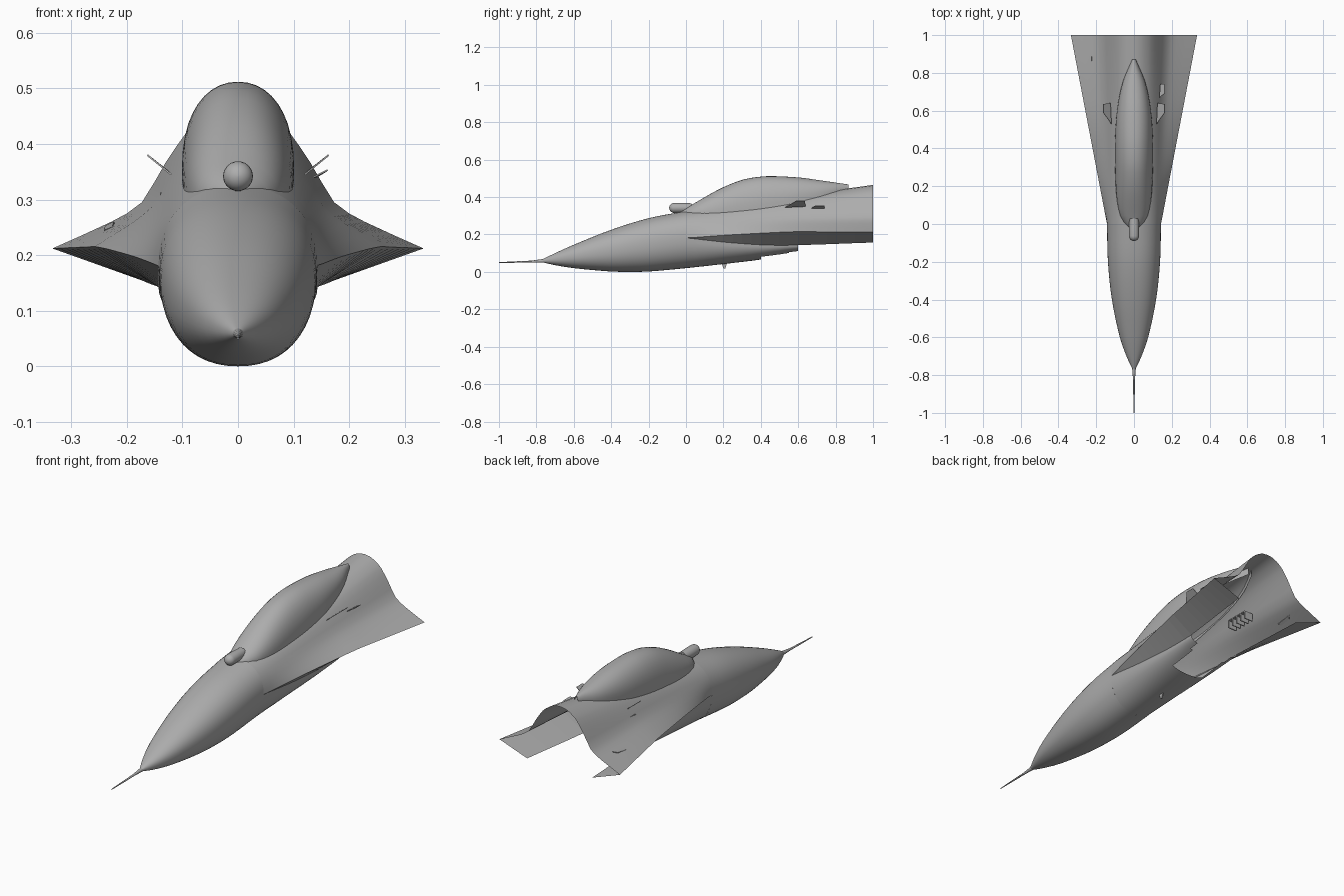
import bpy, bmesh, math
from mathutils import Vector

if "Cube" in bpy.data.objects:
    bpy.data.objects.remove(bpy.data.objects["Cube"])

grey = bpy.data.materials.new("airframe_grey")
grey.diffuse_color = (0.42, 0.42, 0.42, 1)
grey.use_nodes = True
grey.node_tree.nodes["Principled BSDF"].inputs["Base Color"].default_value = grey.diffuse_color

def curve(tab, y):
    """Smooth interpolation through (y, value) pairs."""
    if y <= tab[0][0]: return tab[0][1]
    if y >= tab[-1][0]: return tab[-1][1]
    for i in range(len(tab) - 1):
        (a, p), (b, q) = tab[i], tab[i + 1]
        if a <= y <= b:
            s = (q - p) / (b - a)
            def slope(k):
                if k == 0 or k == len(tab) - 1: return s
                return (tab[k+1][1] - tab[k-1][1]) / (tab[k+1][0] - tab[k-1][0])
            h, t = b - a, (y - a) / (b - a)
            return ((2*t**3 - 3*t*t + 1)*p + (t**3 - 2*t*t + t)*h*slope(i)
                    + (3*t*t - 2*t**3)*q + (t**3 - t*t)*h*slope(i + 1))

def finish(name, bm, smooth=False):
    bmesh.ops.remove_doubles(bm, verts=bm.verts, dist=0.0004)
    bmesh.ops.recalc_face_normals(bm, faces=bm.faces)
    me = bpy.data.meshes.new(name)
    bm.to_mesh(me); bm.free()
    me.materials.append(grey)
    ob = bpy.data.objects.new(name, me)
    bpy.context.collection.objects.link(ob)
    if smooth:
        bpy.ops.object.select_all(action='DESELECT')
        bpy.context.view_layer.objects.active = ob
        ob.select_set(True)
        bpy.ops.object.shade_smooth_by_angle(angle=math.radians(30))
    return ob

def loft(name, rows, smooth=False, keep=None):
    """Right-half sections skinned and mirrored to the left."""
    bm = bmesh.new()
    for sx in (1, -1):
        grid = [[bm.verts.new((sx * p[0], p[1], p[2])) for p in r] for r in rows]
        for i in range(len(rows) - 1):
            for j in range(len(rows[0]) - 1):
                f = [grid[i][j], grid[i][j+1], grid[i+1][j+1], grid[i+1][j]]
                c = sum((v.co for v in f), Vector()) / 4
                if keep is None or keep(c):
                    bm.faces.new(f if sx > 0 else f[::-1])
    return finish(name, bm, smooth)

# body profiles
TOP = [(-.77, .066), (-.7, .1), (-.6, .145), (-.4, .225), (-.2, .287), (0, .325)]
BOT = [(-.77, .052), (-.7, .036), (-.6, .02), (-.4, .002), (-.3, 0), (-.2, .002),
       (0, .02), (.2, .042), (.4, .066), (.6, .1)]
WID = [(-.77, .007), (-.7, .04), (-.6, .075), (-.4, .117), (-.2, .138), (0, .143)]
REAR = [(0, .465), (.03, .461), (.055, .45), (.078, .434), (.094, .419), (.112, .394),
        (.13, .367), (.15, .332), (.173, .295), (.2, .275), (.228, .26), (.28, .236), (.334, .212)]
N = len(REAR) - 1

def arc(w, mid, end, k, n, e=2.2):
    a = math.pi / 2 * k / n
    return (w * math.sin(a) ** (2 / e), mid + (end - mid) * math.cos(a) ** (2 / e))

def upper(y):
    w, t, b = curve(WID, y), curve(TOP, y), curve(BOT, y)
    mid = (t + b) / 2 + .008 * max(0, min(1, (y + .5) / .5))
    f = max(0, y)
    pts = []
    for k in range(N + 1):
        x, z = arc(w, mid, t, k, N)
        pts.append((x + (REAR[k][0] - x) * f, y, z + (REAR[k][1] - z) * f))
    return pts, w, mid, b

def joint(y):
    """Inner edge of the strake underside."""
    return (.143 + .037 * max(0, (y - .6) / .4), curve([(0, .182), (.25, .155), (.5, .142), (1, .157)], y))

# nose forebody
stations = [-.77, -.755, -.73] + [-.7 + .05 * i for i in range(15)]
rows = []
for y in stations:
    u, w, mid, b = upper(y)
    low = [arc(w, mid, b, k, N) for k in range(N - 1, -1, -1)]
    rows.append(u + [(x, y, z) for x, z in low])
loft("nose_forebody", rows, True)

# rear upper shell with flared strakes
ys = [i / 20 for i in range(21)]
loft("upper_shell_and_strakes", [upper(y)[0] for y in ys], True)

# strake undersides
rows = []
for y in ys:
    tip = upper(y)[0][-1]
    x, z = joint(y)
    rows.append([tip, (x, y, z)])
loft("strake_undersides", rows)

# lower hull, broken open behind the cockpit floor
rows = []
for y in [i / 20 for i in range(14)]:
    x, z = joint(y)
    b = curve(BOT, y)
    rows.append([(p, y, q) for p, q in (arc(x, z, b, k, N) for k in range(N, -1, -1))])
loft("lower_hull", rows, True,
     lambda c: c.y < .4 or (c.y < .6 and abs(c.x) > .085 + .1 * (c.y - .4)))

# canopy bubble
CT = [(-.03, .326), (.05, .37), (.12, .411), (.2, .453), (.3, .492), (.38, .507), (.45, .512),
      (.6, .505), (.7, .492), (.87, .467)]
CB = [(-.03, .322), (.2, .337), (.45, .385), (.7, .43), (.87, .46)]
CW = [(-.03, .02), (0, .05), (.05, .075), (.15, .093), (.3, .1), (.45, .1), (.6, .09), (.75, .06), (.87, .01)]
rows = []
for i in range(25):
    y = -.03 + .9 * i / 24
    w, t, b = curve(CW, y), curve(CT, y), curve(CB, y)
    b = min(b, t - .002) - .03
    r = [arc(w, b + .01, t, k, 10, 2.15) for k in range(11)]
    rows.append([(x, y, z) for x, z in r] + [(w, y, b - .02)])
loft("canopy", rows, True)

# revolved parts along y: pitot probe and sensor ball
def spin(name, prof, n=12):
    bm = bmesh.new()
    rings = [[bm.verts.new((r * math.cos(2*math.pi*k/n), y, z + r * math.sin(2*math.pi*k/n)))
              for k in range(n)] for y, z, r in prof]
    for a, b in zip(rings, rings[1:]):
        for k in range(n):
            bm.faces.new((a[k], a[(k+1) % n], b[(k+1) % n], b[k]))
    bm.faces.new(rings[0]); bm.faces.new(rings[-1])
    return finish(name, bm, True)

spin("pitot_probe", [(-1, .05, .002), (-.9, .053, .004), (-.83, .055, .005), (-.8, .057, .007), (-.76, .059, .01)])
ball = [(-.063 - .027 * math.cos(a), .342, max(.001, .027 * math.sin(a)))
        for a in [math.pi / 2 * i / 6 for i in range(7)]]
spin("sensor_ball", ball + [(-.02, .342, .027), (.03, .342, .025)], 18)

# thin blades, panels and ribs, each an extruded quad
def plate(name, corners, thick):
    bm = bmesh.new()
    c = [Vector(p) for p in corners]
    n = (c[1] - c[0]).cross(c[2] - c[0]).normalized() * thick / 2
    a = [bm.verts.new(p + n) for p in c]
    b = [bm.verts.new(p - n) for p in c]
    bm.faces.new(a); bm.faces.new(b[::-1])
    for k in range(4):
        bm.faces.new((a[k], b[k], b[(k+1) % 4], a[(k+1) % 4]))
    finish(name, bm)

for s, tag in ((1, "right"), (-1, "left")):
    plate("air_data_blade_" + tag, [(s*.12, .53, .345), (s*.163, .59, .38), (s*.163, .635, .38), (s*.125, .64, .35)], .003)
plate("small_blade_right", [(.135, .67, .34), (.161, .69, .353), (.161, .74, .353), (.14, .74, .34)], .003)
plate("port_panel_left", [(-.24, .82, .242), (-.225, .81, .248), (-.222, .9, .258), (-.238, .88, .25)], .006)
plate("belly_blade", [(0, .19, .05), (0, .2, .018), (0, .21, .018), (0, .22, .05)], .004)
# slatted box inside the open shell
for i in range(5):
    y = .6 + .03 * i
    plate("inner_rib_%d" % i, [(-.14, y, .27), (-.09, y, .27), (-.09, y, .31), (-.14, y, .31)], .005)
plate("inner_rib_base", [(-.14, .6, .31), (-.14, .72, .31), (-.09, .72, .31), (-.09, .6, .31)], .005)
